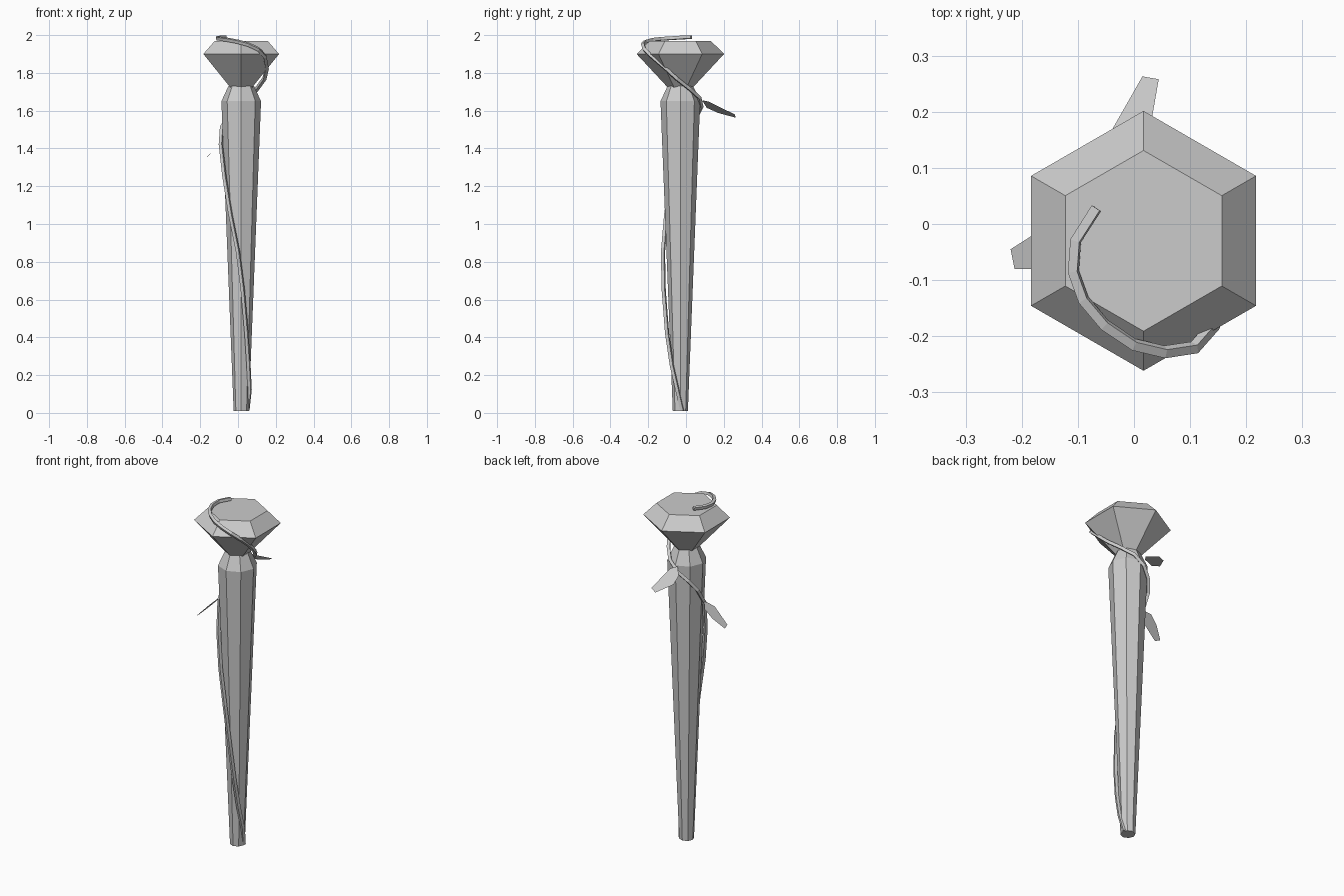
import bpy
import math

if "Cube" in bpy.data.objects:
    bpy.data.objects.remove(bpy.data.objects["Cube"])

CX, CY = 0.017, -0.03  # axis shared by the handle and the gem


def make_mesh(name, verts, faces):
    mesh = bpy.data.meshes.new(name)
    mesh.from_pydata(verts, [], faces)
    mesh.update()
    obj = bpy.data.objects.new(name, mesh)
    bpy.context.collection.objects.link(obj)
    return obj


def lathe(name, profile, sides, start):
    """Faceted solid from (radius, z) rings, capped at both ends."""
    verts, faces = [], []
    for r, z in profile:
        for i in range(sides):
            a = start + 2 * math.pi * i / sides
            verts.append((CX + r * math.cos(a), CY + r * math.sin(a), z))
    for k in range(len(profile) - 1):
        for i in range(sides):
            j = (i + 1) % sides
            faces.append((k * sides + i, k * sides + j,
                          (k + 1) * sides + j, (k + 1) * sides + i))
    faces.append(tuple(reversed(range(sides))))
    faces.append(tuple(range(len(verts) - sides, len(verts))))
    return make_mesh(name, verts, faces)


# Tapered octagonal handle with a chamfered top
lathe("handle", [(0.04, 0.01), (0.105, 1.65), (0.068, 1.73)], 8, 0)

# Six-sided cut gem, its point sunk into the handle
lathe("gem", [(0.008, 1.66), (0.2315, 1.9), (0.161, 1.97)], 6, math.pi / 2)

# Vine winding up the handle and over the gem
path = [
    (0.05, -0.02, 0.012), (0.062, -0.045, 0.12), (0.056, -0.075, 0.25),
    (0.045, -0.10, 0.42), (0.025, -0.118, 0.65), (0.0, -0.122, 0.85),
    (-0.04, -0.105, 1.05), (-0.072, -0.078, 1.25), (-0.091, -0.04, 1.42),
    (-0.085, 0.015, 1.51), (-0.052, 0.055, 1.57), (0.0, 0.081, 1.62),
    (0.055, 0.07, 1.67), (0.1, 0.02, 1.715), (0.14, -0.05, 1.77),
    (0.153, -0.11, 1.825), (0.143, -0.18, 1.885), (0.108, -0.22, 1.925),
    (0.055, -0.228, 1.95), (0.0, -0.215, 1.965), (-0.052, -0.18, 1.975),
    (-0.09, -0.135, 1.98), (-0.108, -0.085, 1.983), (-0.104, -0.03, 1.987),
    (-0.067, 0.028, 1.989),
]
curve = bpy.data.curves.new("vine", 'CURVE')
curve.dimensions = '3D'
curve.bevel_depth = 0.012
curve.bevel_resolution = 0
curve.use_fill_caps = True
spline = curve.splines.new('POLY')
spline.points.add(len(path) - 1)
for point, co in zip(spline.points, path):
    point.co = (*co, 1)
spline.use_smooth = False
bpy.context.collection.objects.link(bpy.data.objects.new("vine", curve))

# Flat leaves growing from the vine
make_mesh("back_leaf", [
    (-0.005, 0.085, 1.655), (0.02, 0.12, 1.648), (0.044, 0.258, 1.58),
    (0.015, 0.263, 1.563), (-0.038, 0.17, 1.588), (-0.03, 0.11, 1.615)],
    [(0, 5, 4, 3, 2, 1)])
make_mesh("side_leaf", [
    (-0.092, -0.035, 1.43), (-0.12, -0.002, 1.40), (-0.165, -0.01, 1.353),
    (-0.22, -0.045, 1.297), (-0.213, -0.08, 1.304), (-0.13, -0.08, 1.39)],
    [(0, 1, 2, 3, 4, 5)])
